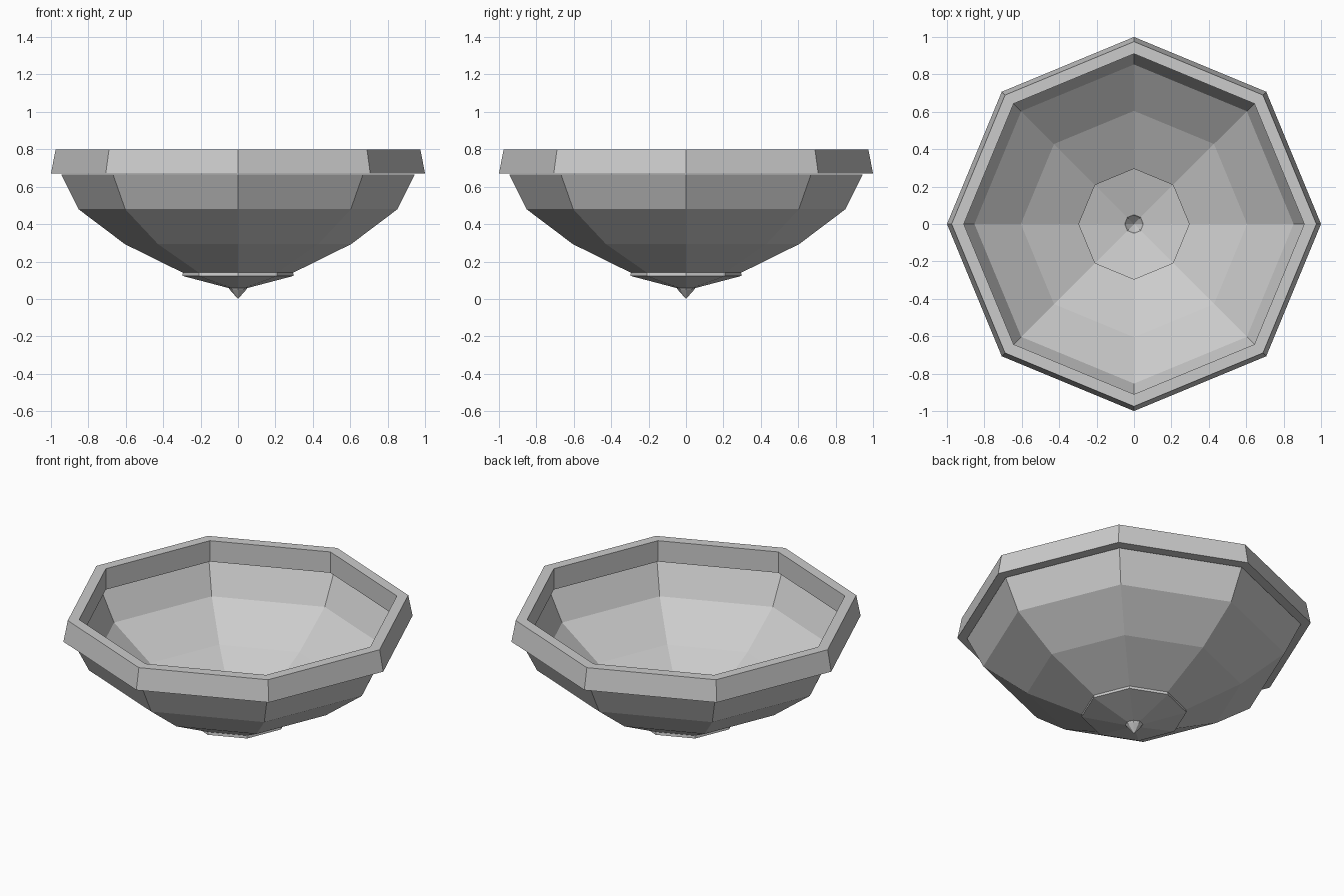
import bpy, bmesh, math

if "Cube" in bpy.data.objects:
    bpy.data.objects.remove(bpy.data.objects["Cube"])

SIDES = 8


def lathe(name, profile, closed=False):
    """Revolve (radius, z) points into a flat-shaded octagonal surface."""
    bm = bmesh.new()
    rings = []
    for r, z in profile:
        if r == 0:
            rings.append([bm.verts.new((0, 0, z))] * SIDES)
        else:
            rings.append([bm.verts.new((r * math.cos(i * math.tau / SIDES),
                                        r * math.sin(i * math.tau / SIDES), z))
                          for i in range(SIDES)])
    pairs = list(zip(rings, rings[1:]))
    if closed:
        pairs.append((rings[-1], rings[0]))
    for low, high in pairs:
        for i in range(SIDES):
            j = (i + 1) % SIDES
            corners = dict.fromkeys((low[i], low[j], high[j], high[i]))
            bm.faces.new(list(corners))
    mesh = bpy.data.meshes.new(name)
    bm.to_mesh(mesh)
    bm.free()
    obj = bpy.data.objects.new(name, mesh)
    bpy.context.collection.objects.link(obj)
    return obj


# Thick rim band, tapering inwards at the top
lathe("rim", [(0.91, 0.67), (1.0, 0.67), (0.975, 0.80), (0.91, 0.80)], closed=True)

# Thin faceted bowl wall
lathe("bowl_wall", [(0.295, 0.14), (0.605, 0.293), (0.853, 0.48), (0.945, 0.665)])

# Shallow base dish with a small vertical lip
lathe("base_dish", [(0.05, 0.058), (0.297, 0.123), (0.295, 0.14)])

# Pointed drain at the bottom
lathe("drain_point", [(0, 0), (0.042, 0.047), (0.05, 0.058)])
